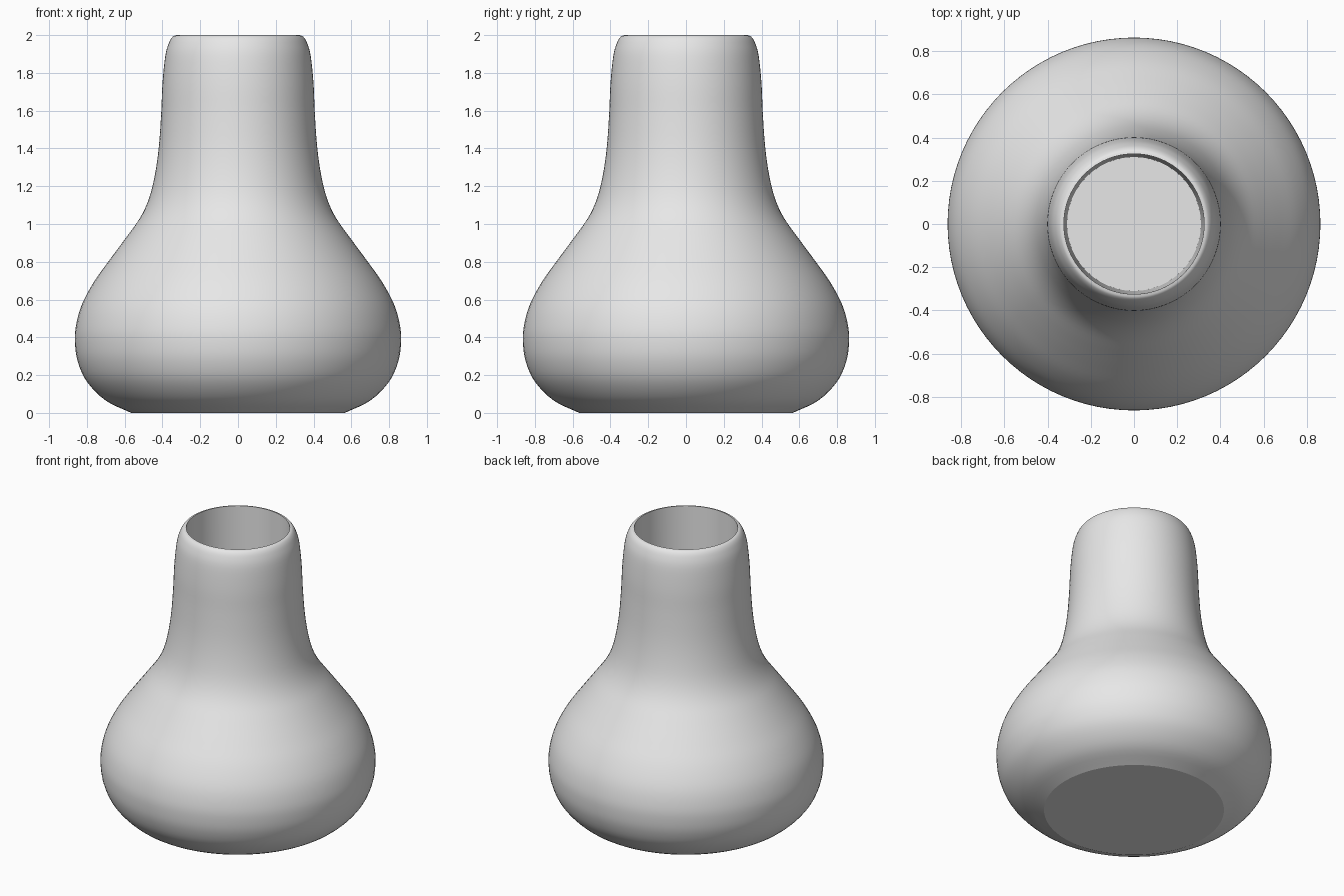
import bpy, bmesh, math
from mathutils import Vector, Matrix

cube = bpy.data.objects.get("Cube")
if cube:
    bpy.data.objects.remove(cube, do_unlink=True)

SEGMENTS = 96
STEPS = 4


def smooth_path(points):
    """Pass a rounded path through (radius, height) points."""
    pts = [Vector(p) for p in points]
    pts = [2 * pts[0] - pts[1]] + pts + [2 * pts[-1] - pts[-2]]
    path = []
    for a, b, c, d in zip(pts, pts[1:], pts[2:], pts[3:]):
        for i in range(STEPS):
            t = i / STEPS
            path.append(0.5 * (2 * b + (c - a) * t + (2 * a - 5 * b + 4 * c - d) * t * t
                               + (3 * b - a - 3 * c + d) * t ** 3))
    return path + [pts[-2]]


# Outer wall, from the foot edge up to the mouth
outer = smooth_path([
    (0.565, 0), (0.70, 0.065), (0.80, 0.165), (0.848, 0.27), (0.863, 0.37),
    (0.858, 0.46), (0.828, 0.57), (0.765, 0.69), (0.68, 0.81), (0.595, 0.925),
    (0.52, 1.03), (0.473, 1.13), (0.442, 1.25), (0.42, 1.40), (0.407, 1.58),
    (0.40, 1.74), (0.385, 1.89), (0.365, 1.96), (0.345, 1.992), (0.325, 2.0)])

# Slightly tapered bore with a flat floor, and a flat base
profile = [Vector((0, 0))] + outer + [Vector((0.31, 0.1)), Vector((0, 0.1))]

bm = bmesh.new()
verts = [bm.verts.new((p.x, 0, p.y)) for p in profile]
edges = [bm.edges.new(pair) for pair in zip(verts, verts[1:])]
bmesh.ops.spin(bm, geom=verts + edges, axis=(0, 0, 1), cent=(0, 0, 0),
               angle=math.tau, steps=SEGMENTS, use_merge=True)
bmesh.ops.remove_doubles(bm, verts=bm.verts, dist=0.0005)
bmesh.ops.recalc_face_normals(bm, faces=bm.faces)
mesh = bpy.data.meshes.new("vase_body")
bm.to_mesh(mesh)
bm.free()
vase = bpy.data.objects.new("vase_body", mesh)
bpy.context.collection.objects.link(vase)

# Plain light grey
grey = bpy.data.materials.new("light_grey")
grey.use_nodes = True
colour = (0.8, 0.8, 0.8, 1)
grey.diffuse_color = colour
grey.node_tree.nodes["Principled BSDF"].inputs["Base Color"].default_value = colour
mesh.materials.append(grey)

# Smooth walls, crisp mouth and base edges
bpy.ops.object.select_all(action='DESELECT')
vase.select_set(True)
bpy.context.view_layer.objects.active = vase
bpy.ops.object.shade_smooth_by_angle(angle=math.radians(24))
